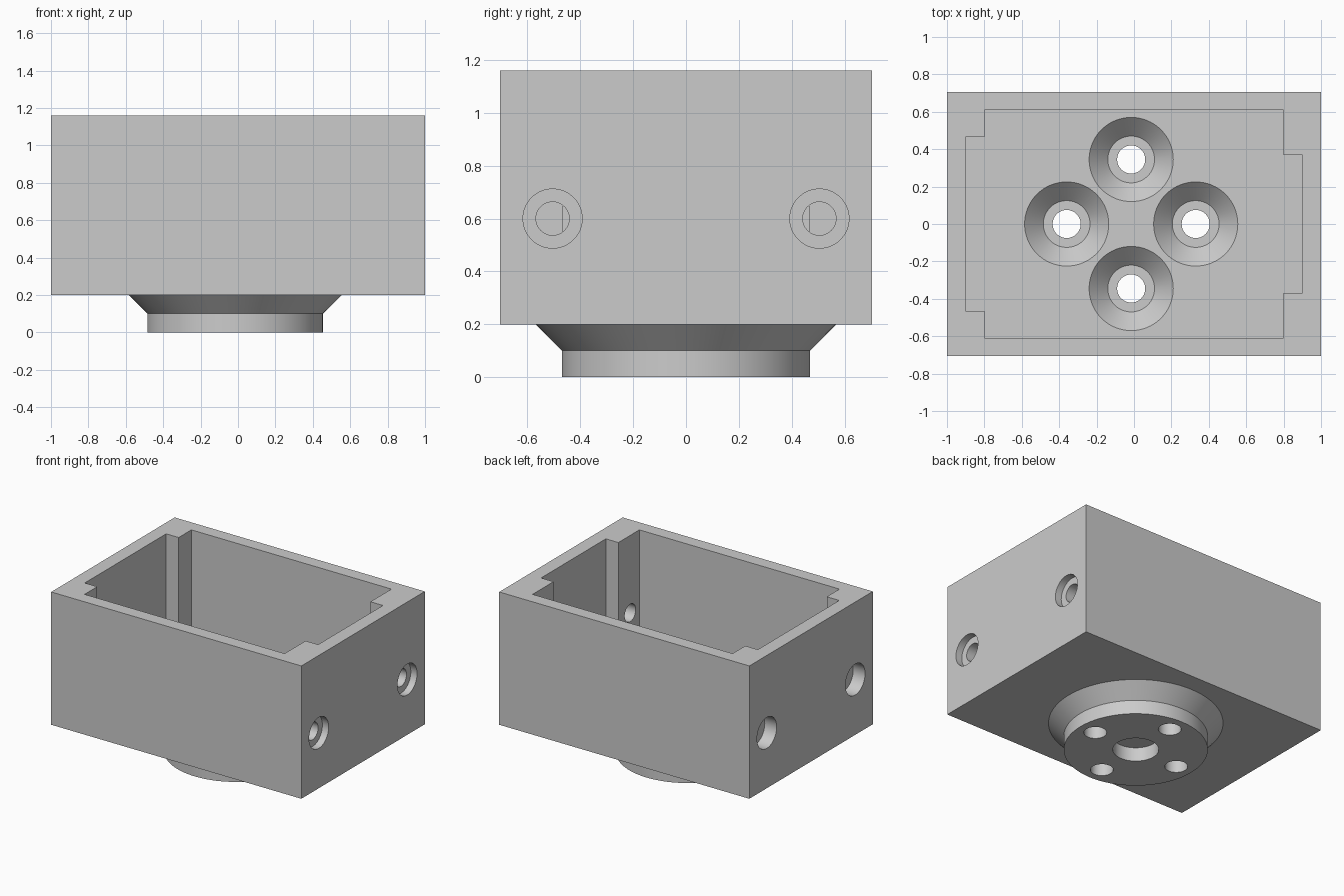
import bpy
import bmesh
import math
from mathutils import Matrix, Vector

if "Cube" in bpy.data.objects:
    bpy.data.objects.remove(bpy.data.objects["Cube"], do_unlink=True)

grey = bpy.data.materials.new("plain grey")
grey.use_nodes = True
grey.diffuse_color = (0.6, 0.6, 0.6, 1)
grey.node_tree.nodes["Principled BSDF"].inputs["Base Color"].default_value = (0.6, 0.6, 0.6, 1)

FLOOR, BASE, TOP = 0.3, 0.2, 1.16
HUB_X = -0.015
SCREW_Y, SCREW_Z = 0.505, 0.6


def finish(name, bm):
    bmesh.ops.recalc_face_normals(bm, faces=bm.faces)
    mesh = bpy.data.meshes.new(name)
    bm.to_mesh(mesh)
    bm.free()
    mesh.materials.append(grey)
    obj = bpy.data.objects.new(name, mesh)
    bpy.context.collection.objects.link(obj)
    return obj


def prism(name, outline, z0, z1):
    """Upright solid from a flat outline."""
    bm = bmesh.new()
    face = bm.faces.new([bm.verts.new((x, y, z0)) for x, y in outline])
    side = bmesh.ops.extrude_face_region(bm, geom=[face])
    verts = [g for g in side["geom"] if isinstance(g, bmesh.types.BMVert)]
    bmesh.ops.translate(bm, verts=verts, vec=(0, 0, z1 - z0))
    return finish(name, bm)


def lathe(name, profile, matrix, sides=64):
    """Closed turned solid from (radius, height) pairs."""
    bm = bmesh.new()
    rings = []
    for r, z in profile:
        angles = [2 * math.pi * i / sides for i in range(sides)]
        rings.append([bm.verts.new(matrix @ Vector((r * math.cos(a), r * math.sin(a), z)))
                      for a in angles])
    for low, high in zip(rings, rings[1:]):
        for i in range(sides):
            j = (i + 1) % sides
            bm.faces.new((low[i], low[j], high[j], high[i]))
    bm.faces.new(rings[0])
    bm.faces.new(rings[-1])
    return finish(name, bm)


def combine(target, tool, operation):
    mod = target.modifiers.new("combine", "BOOLEAN")
    mod.operation, mod.object, mod.solver = operation, tool, "EXACT"
    bpy.context.view_layer.objects.active = target
    bpy.ops.object.modifier_apply(modifier=mod.name)
    bpy.data.objects.remove(tool, do_unlink=True)


# Outer block and flared round hub below it
housing = prism("housing", [(-1, -0.705), (1, -0.705), (1, 0.705), (-1, 0.705)], BASE, TOP)
hub = lathe("hub", [(0.47, 0), (0.47, 0.1), (0.57, BASE), (0.57, 0.25)],
            Matrix.Translation((HUB_X, 0, 0)), 96)
combine(housing, hub, "UNION")

# Open cavity with a recess in each end wall
lower = [(-0.9, -0.465), (-0.8, -0.465), (-0.8, -0.61),
         (0.8, -0.61), (0.8, -0.37), (0.9, -0.37)]
outline = lower + [(x, -y) for x, y in reversed(lower)]
combine(housing, prism("cavity", outline, FLOOR, TOP + 0.1), "DIFFERENCE")

# Four countersunk bolt holes through floor and hub
for k in range(4):
    a = k * math.pi / 2
    place = Matrix.Translation((HUB_X + 0.345 * math.cos(a), 0.345 * math.sin(a), 0))
    bolt = lathe("bolt_hole", [(0.075, -0.1), (0.075, 0.2), (0.125, 0.2),
                               (0.225, FLOOR), (0.225, FLOOR + 0.05)], place)
    combine(housing, bolt, "DIFFERENCE")

# Blind centre bore under the hub
bore = lathe("centre_bore", [(0.15, -0.1), (0.15, 0.1)], Matrix.Translation((HUB_X, 0, 0)))
combine(housing, bore, "DIFFERENCE")

# Side holes: stepped through one end wall, blind pockets in the other
turn = Matrix.Rotation(math.pi / 2, 4, "Y")
for s in (-1, 1):
    place = Matrix.Translation((0, s * SCREW_Y, SCREW_Z)) @ turn
    screw = lathe("screw_hole", [(0.063, 0.7), (0.063, 0.95), (0.112, 0.95), (0.112, 1.1)], place)
    combine(housing, screw, "DIFFERENCE")
    pocket = lathe("pocket", [(0.112, -1.1), (0.112, -0.905)], place)
    combine(housing, pocket, "DIFFERENCE")

# Smooth round surfaces, crisp corners
bpy.ops.object.select_all(action="DESELECT")
housing.select_set(True)
bpy.context.view_layer.objects.active = housing
bpy.ops.object.shade_smooth_by_angle(angle=math.radians(25))
